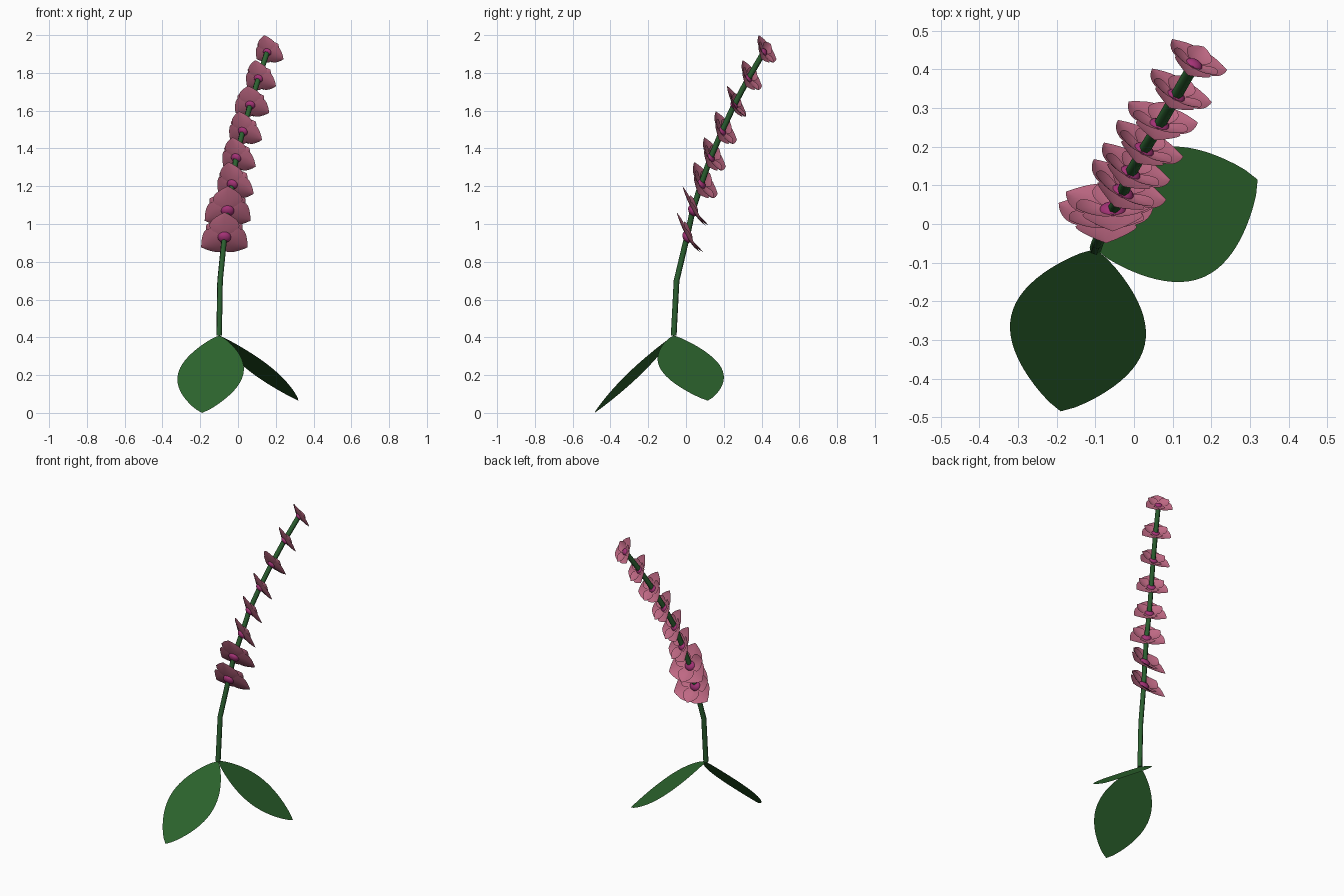
import bpy, bmesh
from math import sin, cos, pi, radians
from mathutils import Vector, Matrix

cube = bpy.data.objects.get("Cube")
if cube:
    bpy.data.objects.remove(cube)


def material(name, rgb):
    m = bpy.data.materials.new(name)
    m.use_nodes = True
    m.diffuse_color = (*rgb, 1)
    m.node_tree.nodes["Principled BSDF"].inputs["Base Color"].default_value = (*rgb, 1)
    return m


LEAF = material("leaf green", (0.026, 0.13, 0.027))
STEM = material("stem green", (0.025, 0.12, 0.03))
PETAL = material("petal pink", (0.52, 0.14, 0.23))
HEART = material("heart magenta", (0.37, 0.032, 0.18))


def frame(origin, along, up):
    """Matrix with x along the blade and z near the given up direction."""
    x = Vector(along).normalized()
    y = Vector(up).cross(x).normalized()
    rot = Matrix((x, y, x.cross(y))).transposed()
    return Matrix.Translation(origin) @ rot.to_4x4()


def add_blade(bm, matrix, length, half_width, lift=0, fold=0, skew=1.0, power=0.8, rows=10, cols=4):
    """Pointed oval surface, its tip lifted and its sides folded up."""
    grid = []
    for i in range(rows + 1):
        t = i / rows
        w = half_width * max(sin(pi * t ** skew), 0) ** power
        row = []
        for j in range(cols + 1):
            s = 2 * j / cols - 1
            z = lift * t * t + fold * s * s * sin(pi * t)
            row.append(bm.verts.new(matrix @ Vector((length * t, w * s, z))))
        grid.append(row)
    for a, b in zip(grid, grid[1:]):
        for j in range(cols):
            bm.faces.new((a[j], b[j], b[j + 1], a[j + 1]))


def finish(name, bm, mat):
    bmesh.ops.remove_doubles(bm, verts=bm.verts, dist=0.0002)
    mesh = bpy.data.meshes.new(name)
    bm.to_mesh(mesh)
    bm.free()
    mesh.materials.append(mat)
    for p in mesh.polygons:
        p.use_smooth = True
    obj = bpy.data.objects.new(name, mesh)
    bpy.context.collection.objects.link(obj)


# Flat leaves hanging from the foot of the stem
BASE = Vector((-0.10, -0.065, 0.41))
for name, tip in (("front_leaf", (-0.19, -0.485, 0.0)), ("left_leaf", (0.32, 0.115, 0.065))):
    bm = bmesh.new()
    along = Vector(tip) - BASE
    add_blade(bm, frame(BASE, along, (0, 0, 1)), along.length, 0.177, rows=24)
    finish(name, bm, LEAF)

# Flowers: centre, radius, sideways lean of the facing direction
FLOWERS = [
    ((-0.072, 0.005, 0.93), 0.142, 0.0),
    ((-0.055, 0.035, 1.07), 0.14, 0.0),
    ((-0.03, 0.08, 1.21), 0.124, 0.46),
    ((-0.01, 0.13, 1.35), 0.114, 0.46),
    ((0.025, 0.19, 1.49), 0.112, 0.46),
    ((0.065, 0.255, 1.63), 0.108, 0.25),
    ((0.108, 0.33, 1.77), 0.102, 0.46),
    ((0.155, 0.412, 1.91), 0.094, 0.46),
]
for k, (centre, r, lean) in enumerate(FLOWERS, 1):
    centre = Vector(centre)
    facing = Vector((lean, 0.82, 0.46)).normalized()
    side = facing.cross((0, 0, 1)).normalized()
    upward = side.cross(facing)
    bm = bmesh.new()
    # three long, broad outer petals alternate with three shorter, cupped inner ones
    for i in range(6):
        inner = i % 2
        a = radians(90 + 60 * i)
        along = side * cos(a) + upward * sin(a)
        place = frame(centre, along, facing)
        if inner:
            add_blade(bm, place, r * 0.78, r * 0.38, lift=r * 0.26, fold=r * 0.1)
        else:
            add_blade(bm, place, r, r * 0.56, lift=r * 0.12, fold=r * 0.12, skew=0.8, power=0.9)
    finish(f"flower_{k}_petals", bm, PETAL)
    bm = bmesh.new()
    bmesh.ops.create_uvsphere(bm, u_segments=16, v_segments=10, radius=r * 0.25)
    bmesh.ops.scale(bm, vec=(1, 0.9, 0.6), verts=bm.verts)
    bm.transform(frame(centre, side, facing))
    finish(f"flower_{k}_heart", bm, HEART)

# Stem running through every flower
path = [BASE, Vector((-0.095, -0.05, 0.7))] + [Vector(f[0]) for f in FLOWERS]
curve = bpy.data.curves.new("stem", "CURVE")
curve.dimensions = "3D"
curve.bevel_depth = 0.0155
curve.bevel_resolution = 1
curve.use_fill_caps = True
spline = curve.splines.new("POLY")
spline.points.add(len(path) - 1)
for p, co in zip(spline.points, path):
    p.co = (*co, 1)
curve.materials.append(STEM)
bpy.context.collection.objects.link(bpy.data.objects.new("stem", curve))
